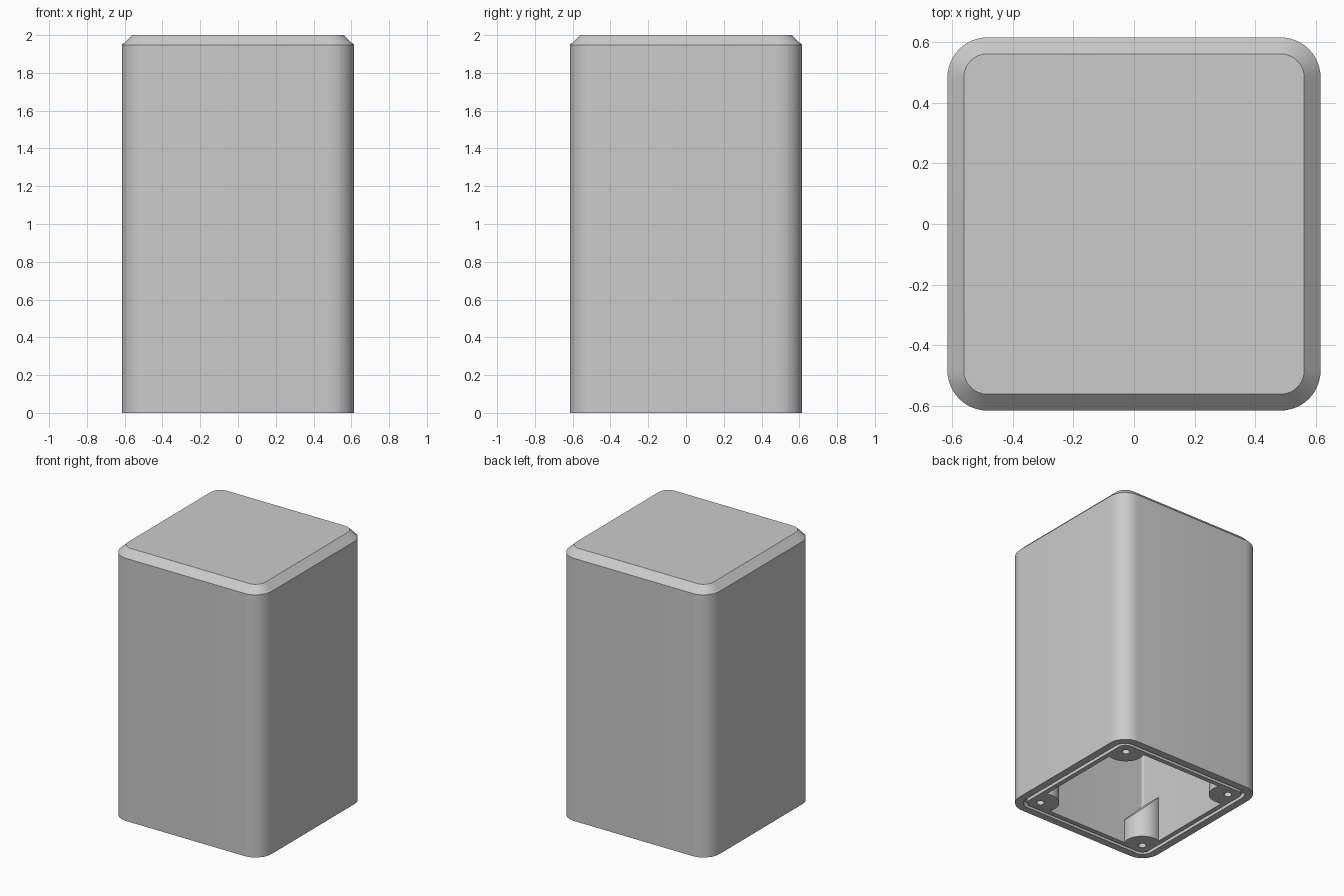
import bpy, bmesh, math

if "Cube" in bpy.data.objects:
    bpy.data.objects.remove(bpy.data.objects["Cube"])

grey = bpy.data.materials.new("plain_grey")
grey.diffuse_color = (0.6, 0.6, 0.6, 1)
grey.use_nodes = True
grey.node_tree.nodes["Principled BSDF"].inputs["Base Color"].default_value = grey.diffuse_color


def loft(name, rings):
    """Closed solid skinned through equal-length rings, capped at both ends."""
    bm = bmesh.new()
    loops = [[bm.verts.new(p) for p in ring] for ring in rings]
    for a, b in zip(loops, loops[1:]):
        for i in range(len(a)):
            j = (i + 1) % len(a)
            bm.faces.new((a[i], a[j], b[j], b[i]))
    bm.faces.new(loops[0])
    bm.faces.new(loops[-1])
    bmesh.ops.recalc_face_normals(bm, faces=bm.faces)
    me = bpy.data.meshes.new(name)
    bm.to_mesh(me)
    bm.free()
    me.materials.append(grey)
    ob = bpy.data.objects.new(name, me)
    bpy.context.collection.objects.link(ob)
    bpy.ops.object.select_all(action='DESELECT')
    ob.select_set(True)
    bpy.context.view_layer.objects.active = ob
    bpy.ops.object.shade_smooth_by_angle(angle=math.radians(30))
    return ob


def rounded_square(half, radius, z, seg=12):
    pts = []
    for k, (sx, sy) in enumerate(((1, 1), (-1, 1), (-1, -1), (1, -1))):
        for i in range(seg + 1):
            t = math.pi / 2 * (k + i / seg)
            pts.append((sx * (half - radius) + radius * math.cos(t),
                        sy * (half - radius) + radius * math.sin(t), z))
    return pts


# Hollow housing: top, chamfer, outer wall, seal groove in the rim, cavity
HALF, R = 0.615, 0.132
profile = [(0.054, 2.0), (0, 1.947), (0, 0),
           (0.055, 0), (0.055, 0.035), (0.08, 0.035), (0.08, 0),
           (0.115, 0), (0.115, 1.89)]
loft("housing", [rounded_square(HALF - d, R - d, z) for d, z in profile])

# Corner screw bosses: round, trimmed by the walls, slanted top, blind hole
C, RAD, WALL, HOLE = 0.455, 0.13, 0.046, 0.027
edge = math.acos(WALL / RAD)
angles = sorted([i * math.tau / 64 for i in range(64)]
                + [edge, -edge % math.tau, math.pi / 2 - edge, math.pi / 2 + edge])


def boss(name, sx, sy):
    outer = []
    for t in angles:
        c, s = math.cos(t), math.sin(t)
        d = min([RAD] + [WALL / v for v in (c, s) if v > 0.01])
        outer.append((C + d * c, C + d * s))
    hole = [(C + HOLE * math.cos(t), C + HOLE * math.sin(t)) for t in angles]
    rings = [[(x, y, 0.18 + x - 0.335) for x, y in outer],
             [(x, y, 0) for x, y in outer],
             [(x, y, 0) for x, y in hole],
             [(x, y, 0.2) for x, y in hole]]
    loft(name, [[(sx * x, sy * y, z) for x, y, z in r] for r in rings])


for sx, side in ((-1, "left"), (1, "right")):
    for sy, end in ((-1, "front"), (1, "back")):
        boss(f"screw_boss_{end}_{side}", sx, sy)
